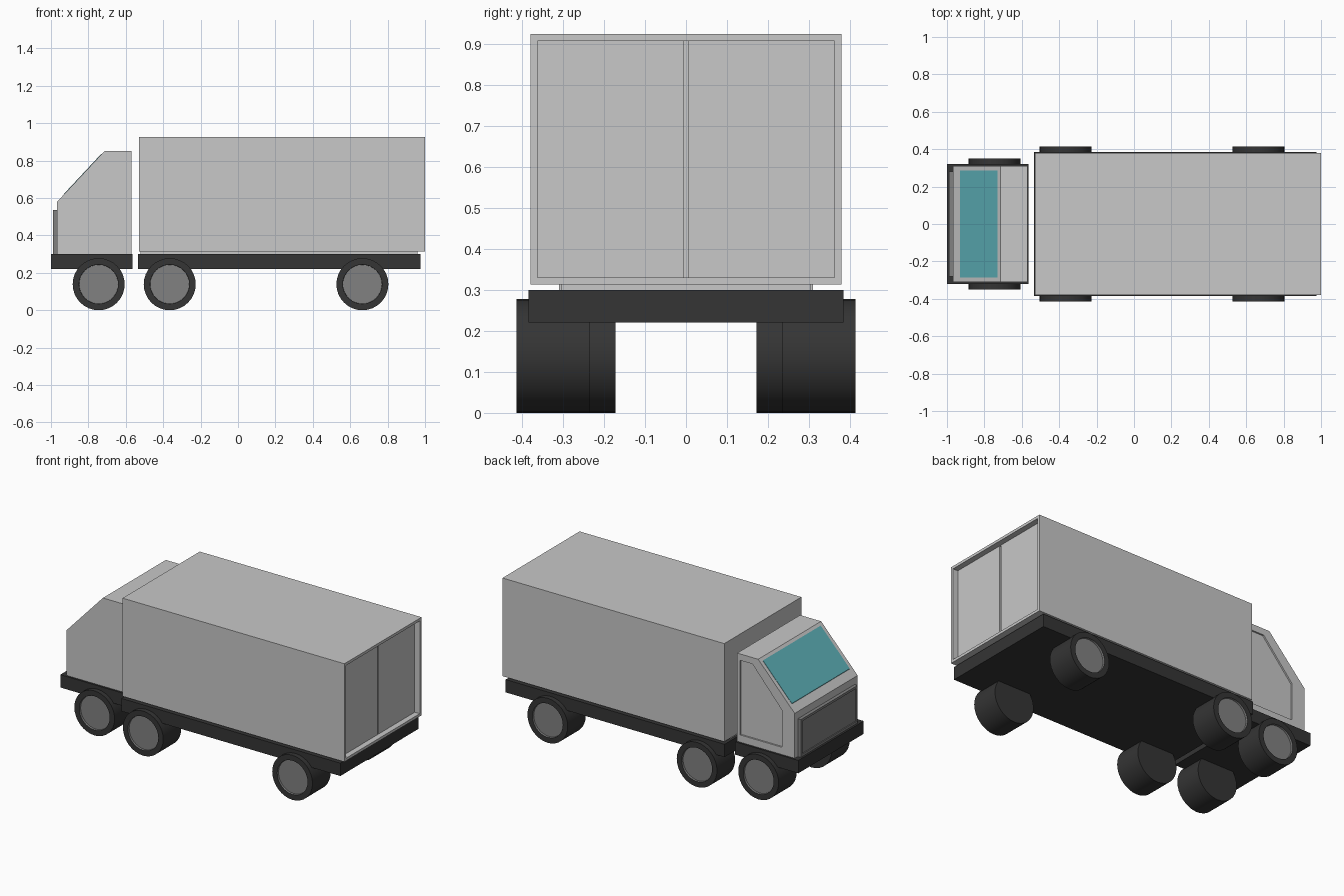
import bpy
import bmesh
from math import radians
from mathutils import Matrix

cube = bpy.data.objects.get("Cube")
if cube:
    bpy.data.objects.remove(cube, do_unlink=True)


def material(name, rgb):
    mat = bpy.data.materials.new(name)
    mat.use_nodes = True
    mat.diffuse_color = (*rgb, 1)
    mat.node_tree.nodes["Principled BSDF"].inputs["Base Color"].default_value = (*rgb, 1)
    return mat


body_grey = material("body_grey", (0.58, 0.58, 0.58))
trim_grey = material("trim_grey", (0.22, 0.22, 0.22))
rubber_black = material("rubber_black", (0.035, 0.035, 0.035))
glass_teal = material("glass_teal", (0.11, 0.44, 0.48))


def finish(name, bm, *mats):
    bmesh.ops.recalc_face_normals(bm, faces=bm.faces)
    mesh = bpy.data.meshes.new(name)
    bm.to_mesh(mesh)
    bm.free()
    for mat in mats:
        mesh.materials.append(mat)
    obj = bpy.data.objects.new(name, mesh)
    bpy.context.collection.objects.link(obj)
    return obj


def prism(name, outline, y0, y1, mat):
    """Extrude an x-z outline along y."""
    bm = bmesh.new()
    face = bm.faces.new([bm.verts.new((x, y0, z)) for x, z in outline])
    new = bmesh.ops.extrude_face_region(bm, geom=[face])["geom"]
    verts = [v for v in new if isinstance(v, bmesh.types.BMVert)]
    bmesh.ops.translate(bm, verts=verts, vec=(0, y1 - y0, 0))
    return finish(name, bm, mat)


def box(name, x0, x1, y0, y1, z0, z1, mat):
    return prism(name, [(x0, z0), (x1, z0), (x1, z1), (x0, z1)], y0, y1, mat)


def cut(target, cutter):
    """Subtract the cutter, apply, and remove it."""
    cutter.hide_render = True
    mod = target.modifiers.new("recess", "BOOLEAN")
    mod.operation = "DIFFERENCE"
    mod.solver = "EXACT"
    mod.object = cutter
    bpy.context.view_layer.objects.active = target
    bpy.ops.object.modifier_apply(modifier=mod.name)
    bpy.data.objects.remove(cutter, do_unlink=True)


# Chassis
box("cab_chassis", -1, -0.565, -0.322, 0.322, 0.22, 0.3, rubber_black)
box("cargo_chassis", -0.535, 0.975, -0.384, 0.384, 0.22, 0.3, rubber_black)
box("cargo_subframe", -0.52, 0.96, -0.305, 0.305, 0.3, 0.315, body_grey)

# Cab with a recessed door on one side
cab = prism("cab", [(-0.57, 0.3), (-0.57, 0.85), (-0.715, 0.85),
                    (-0.967, 0.58), (-0.967, 0.3)], -0.31, 0.31, body_grey)
door = [(-0.59, 0.345), (-0.59, 0.81), (-0.675, 0.81), (-0.88, 0.575), (-0.88, 0.345)]
cut(cab, prism("door_cutter", door, 0.3, 0.4, body_grey))

# Windscreen plate lying on the sloped face
slope = (0.85 - 0.58) / (0.967 - 0.715)
glass = [(x, 0.58 + slope * (x + 0.967) + lift)
         for x, lift in [(-0.93, -0.004), (-0.73, -0.004), (-0.73, 0.003), (-0.93, 0.003)]]
prism("windscreen", glass, -0.285, 0.285, glass_teal)

# Grille with a shallow recess inside its border
grille = box("grille", -0.988, -0.966, -0.28, 0.28, 0.3, 0.535, trim_grey)
cut(grille, box("grille_cutter", -1.1, -0.982, -0.265, 0.265, 0.315, 0.52, trim_grey))

# Cargo box with two recessed rear doors
cargo = box("cargo_box", -0.53, 1, -0.38, 0.38, 0.313, 0.925, body_grey)
cut(cargo, box("rear_cutter", 0.955, 1.1, -0.363, 0.363, 0.33, 0.908, body_grey))
for label, y0, y1 in (("front_side", -0.363, -0.006), ("back_side", 0.006, 0.363)):
    box("cargo_door_" + label, 0.95, 0.965, y0, y1, 0.33, 0.908, body_grey)


# Wheels: a tyre cylinder with the hub inset into the outer cap
def wheel(name, x, side, outer):
    radius, width = 0.139, 0.178
    bm = bmesh.new()
    bmesh.ops.create_cone(bm, cap_ends=True, segments=32, radius1=radius,
                          radius2=radius, depth=width)
    cap = max(bm.faces, key=lambda f: f.calc_center_median().z)
    bmesh.ops.inset_region(bm, faces=[cap], thickness=0.034)
    cap.material_index = 1
    bmesh.ops.inset_region(bm, faces=[cap], thickness=0.001, depth=-0.012)
    bmesh.ops.transform(bm, verts=bm.verts, matrix=(
        Matrix.Translation((x, side * (outer - width / 2), radius))
        @ Matrix.Rotation(radians(-90 * side), 4, "X")))
    obj = finish(name, bm, rubber_black, trim_grey)
    bpy.ops.object.select_all(action="DESELECT")
    obj.select_set(True)
    bpy.context.view_layer.objects.active = obj
    bpy.ops.object.shade_smooth_by_angle(angle=radians(30))


for axle, x, outer in (("cab", -0.745, 0.35), ("middle", -0.365, 0.414), ("rear", 0.665, 0.414)):
    for label, side in (("front_side", -1), ("back_side", 1)):
        wheel(f"{axle}_wheel_{label}", x, side, outer)
